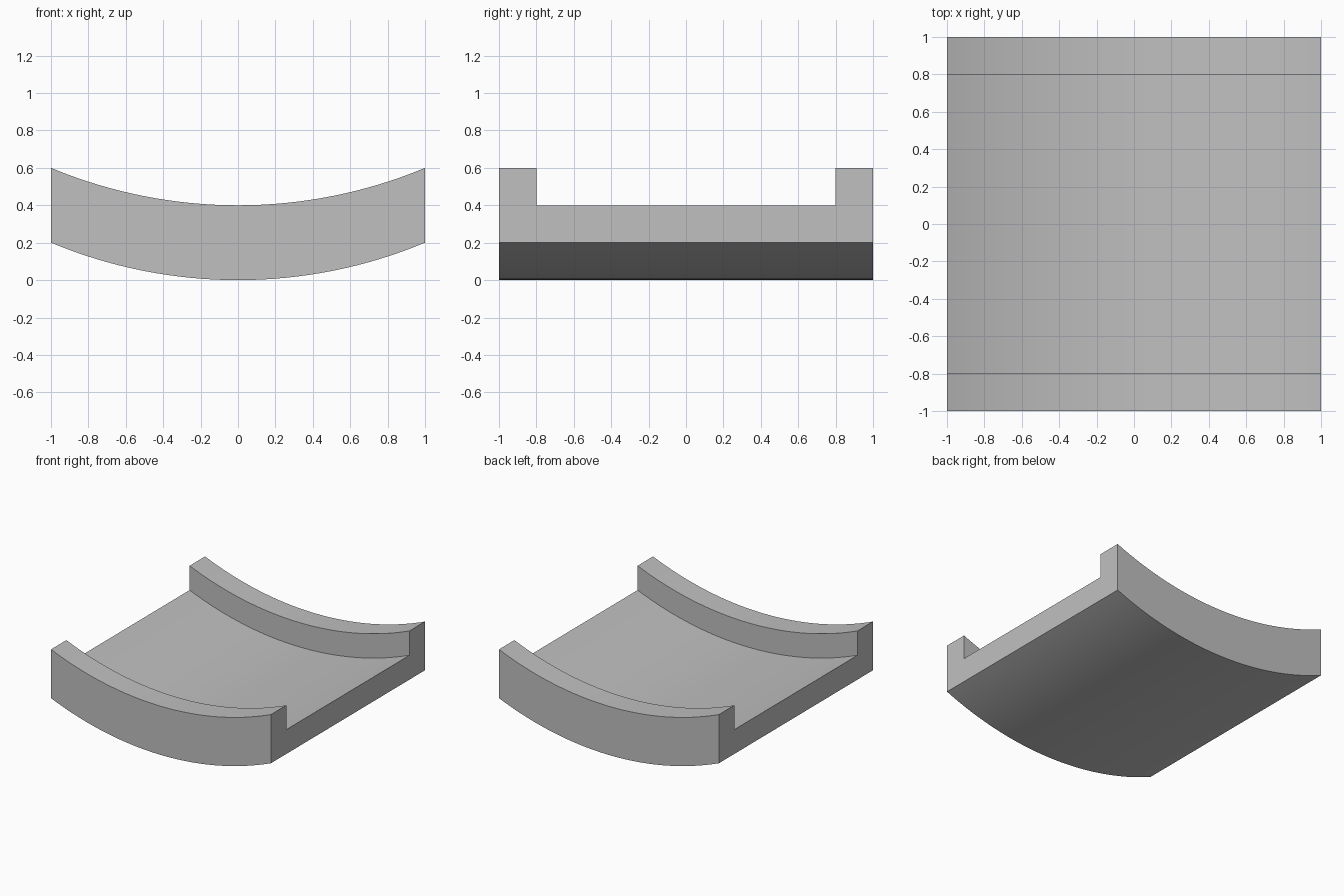
import bpy
import bmesh
import math

cube = bpy.data.objects.get("Cube")
if cube:
    bpy.data.objects.remove(cube, do_unlink=True)

# Material
grey = bpy.data.materials.new("light_grey")
grey.use_nodes = True
colour = (0.527, 0.527, 0.527, 1)
grey.diffuse_color = colour
grey.node_tree.nodes["Principled BSDF"].inputs["Base Color"].default_value = colour

# Channel cross-section (y, z): a floor with a raised rim on each side
half = [(1, 0), (1, 0.4), (0.8, 0.4), (0.8, 0.2)]
section = half + [(-y, z) for y, z in reversed(half)]

# Circular arc that lifts the ends
RADIUS = 2.6
SPAN = math.asin(1 / RADIUS)
STEPS = 32

bm = bmesh.new()
rings = []
for i in range(STEPS + 1):
    angle = SPAN * (2 * i / STEPS - 1)
    x = RADIUS * math.sin(angle)
    lift = RADIUS * (1 - math.cos(angle))
    rings.append([bm.verts.new((x, y, z + lift)) for y, z in section])

# Skin between neighbouring sections, then cap both ends
count = len(section)
for a, b in zip(rings, rings[1:]):
    for j in range(count):
        k = (j + 1) % count
        bm.faces.new((a[j], a[k], b[k], b[j]))
bm.faces.new(rings[0])
bm.faces.new(rings[-1])
bmesh.ops.recalc_face_normals(bm, faces=bm.faces)

mesh = bpy.data.meshes.new("curved_channel")
bm.to_mesh(mesh)
bm.free()
mesh.materials.append(grey)
channel = bpy.data.objects.new("curved_channel", mesh)
bpy.context.collection.objects.link(channel)

# Smooth along the arc, sharp at the corners
bpy.context.view_layer.objects.active = channel
channel.select_set(True)
bpy.ops.object.shade_smooth_by_angle(angle=math.radians(30))
